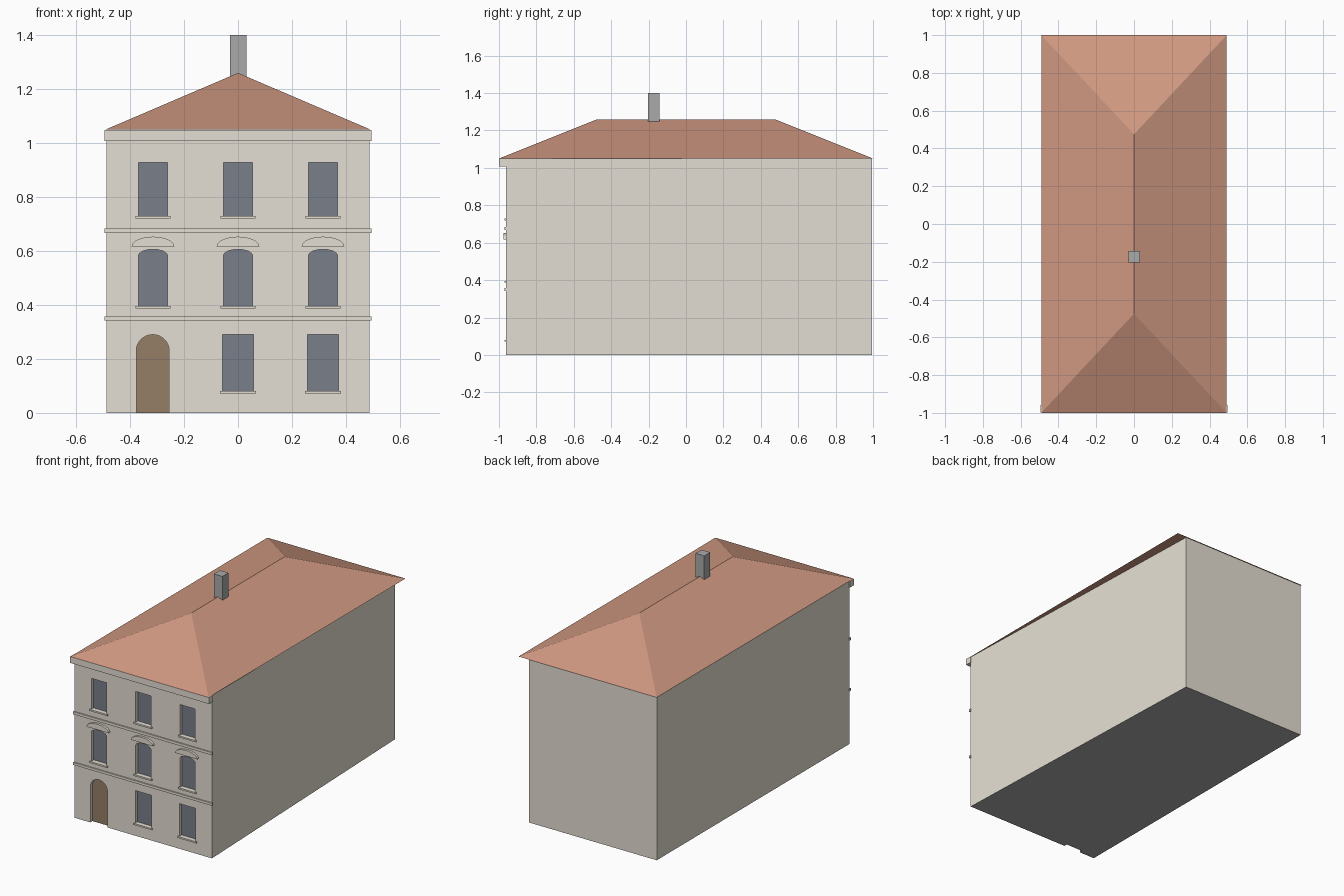
import bpy, bmesh, math

if "Cube" in bpy.data.objects:
    bpy.data.objects.remove(bpy.data.objects["Cube"])


def material(name, rgb):
    lin = [((c / 255 + 0.055) / 1.055) ** 2.4 for c in rgb] + [1]
    m = bpy.data.materials.new(name)
    m.use_nodes = True
    m.diffuse_color = lin
    m.node_tree.nodes["Principled BSDF"].inputs["Base Color"].default_value = lin
    return m


plaster = material("plaster", (229, 223, 211))
tile = material("roof tile", (208, 152, 129))
glass = material("window glass", (122, 126, 138))
wood = material("door wood", (149, 127, 102))
stone = material("plain grey", (170, 170, 170))


def mesh_object(name, verts, faces, mat):
    me = bpy.data.meshes.new(name)
    me.from_pydata(verts, [], faces)
    bm = bmesh.new()
    bm.from_mesh(me)
    bmesh.ops.recalc_face_normals(bm, faces=bm.faces)
    bm.to_mesh(me)
    bm.free()
    me.materials.append(mat)
    ob = bpy.data.objects.new(name, me)
    bpy.context.collection.objects.link(ob)
    return ob


def prism(name, lower, upper, mat):
    """Closed solid between two matching outlines."""
    n = len(lower)
    sides = [(i, (i + 1) % n, n + (i + 1) % n, n + i) for i in range(n)]
    return mesh_object(name, lower + upper,
                       sides + [tuple(range(n)), tuple(range(n, 2 * n))], mat)


def panel(name, outline, y0, y1, mat):
    """Facade outline in x and z, given depth from y0 to y1."""
    return prism(name, [(x, y0, z) for x, z in outline],
                 [(x, y1, z) for x, z in outline], mat)


def arch(cx, half, bottom, spring, top, steps=16):
    """Rectangle outline whose top is half an ellipse (flat if spring == top)."""
    if spring == top:
        return [(cx - half, bottom), (cx + half, bottom), (cx + half, top), (cx - half, top)]
    pts = [(cx + half * math.cos(math.pi * i / steps),
            spring + (top - spring) * math.sin(math.pi * i / steps))
           for i in range(steps + 1)]
    if bottom < spring:
        pts += [(cx - half, bottom), (cx + half, bottom)]
    return pts


def box(name, x0, x1, y0, y1, z0, z1, mat):
    return panel(name, [(x0, z0), (x1, z0), (x1, z1), (x0, z1)], y0, y1, mat)


FRONT, BACK, HALF, EAVE = -0.962, 0.994, 0.488, 1.05
RECESS = FRONT + 0.025
COLUMNS = (-0.315, 0, 0.315)

# House body, with one long wall tapering in toward the back
plan = [(-HALF, FRONT), (HALF, FRONT), (0.42, BACK), (-HALF, BACK)]
body = prism("house_walls", [(x, y, 0) for x, y in plan],
             [(x, y, EAVE - 0.001) for x, y in plan], plaster)

# Openings: name, centre, half width, bottom, spring, top, filling
openings = [("front_door", -0.316, 0.061, 0, 0.23, 0.29, wood)]
for i, cx in enumerate(COLUMNS):
    if i:
        openings.append(("ground_window", cx, 0.057, 0.081, 0.29, 0.29, glass))
    openings.append(("arched_window", cx, 0.054, 0.396, 0.582, 0.606, glass))
    openings.append(("upper_window", cx, 0.054, 0.73, 0.928, 0.928, glass))

for name, cx, half, bottom, spring, top, mat in openings:
    # Cut the recess, then fill its back with a thin pane
    low = bottom if bottom else -0.05
    cutter = panel("cutter", arch(cx, half, low, spring, top), FRONT - 0.05, RECESS, plaster)
    cutter.hide_render = True
    mod = body.modifiers.new("recess", 'BOOLEAN')
    mod.operation, mod.solver, mod.object = 'DIFFERENCE', 'EXACT', cutter
    bpy.context.view_layer.objects.active = body
    bpy.ops.object.modifier_apply(modifier=mod.name)
    bpy.data.objects.remove(cutter)
    panel(name, arch(cx, half, bottom, spring, top), RECESS - 0.003, RECESS + 0.002, mat)
    # Window sill
    if mat == glass:
        box(name + "_sill", cx - half - 0.01, cx + half + 0.01, FRONT - 0.008, FRONT + 0.005,
            bottom - 0.01, bottom, plaster)

# Grey underside of the house
body.data.materials.append(stone)
for face in body.data.polygons:
    if face.center.z < 0.001:
        face.material_index = len(body.data.materials) - 1

# Curved hoods above the arched windows
for cx in COLUMNS:
    panel("window_hood", arch(cx, 0.079, 0.617, 0.617, 0.653), FRONT - 0.015, FRONT + 0.002, plaster)

# String courses and cornice
for z0, z1 in ((0.342, 0.358), (0.667, 0.684)):
    box("string_course", -0.494, 0.494, FRONT - 0.008, FRONT + 0.004, z0, z1, plaster)
box("cornice", -0.494, 0.494, -0.999, FRONT + 0.004, 1.008, EAVE - 0.001, plaster)

# Hipped roof
ex, ey, ry, rz = 0.491, 1.0, 0.475, 1.26
mesh_object("hipped_roof",
            [(-ex, -ey, EAVE), (ex, -ey, EAVE), (ex, ey, EAVE), (-ex, ey, EAVE),
             (0, -ry, rz), (0, ry, rz)],
            [(0, 1, 4), (1, 2, 5, 4), (2, 3, 5), (3, 0, 4, 5), (0, 3, 2, 1)], tile)

# Chimney
box("chimney", -0.03, 0.031, -0.203, -0.142, 1.245, 1.4, stone)
